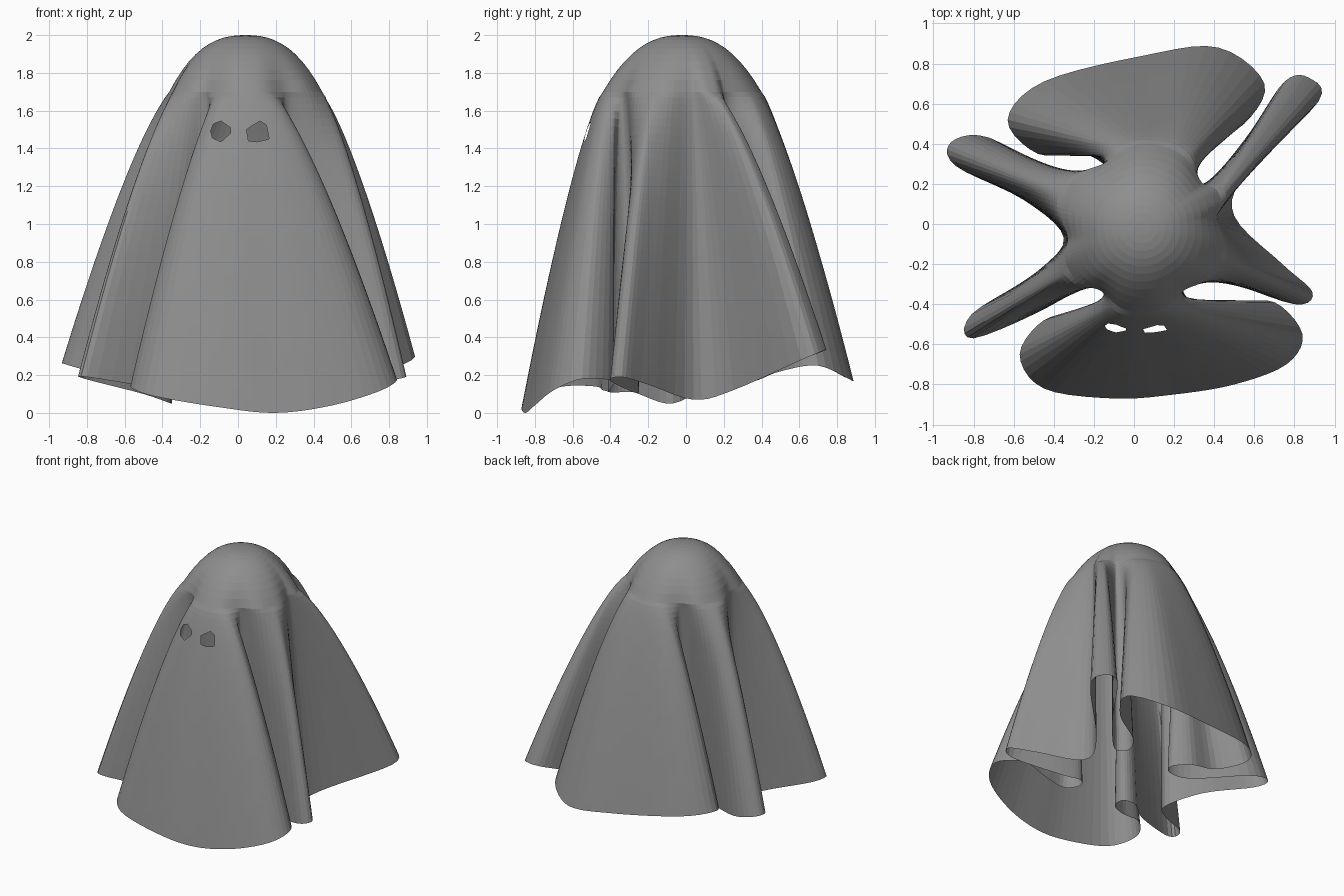
import bpy, bmesh, math
from mathutils import Vector

if "Cube" in bpy.data.objects:
    bpy.data.objects.remove(bpy.data.objects["Cube"])

C = Vector((0.04, -0.02))      # axis of the draped dome
RING_R, RING_Z, TOP_Z = 0.42, 1.70, 2.0
SUB, CAP_ROWS, SKIRT_ROWS = 5, 11, 32

# Hem folds, counter-clockwise; every fold starts at the valley before it
FOLDS = [
    # front panel
    [(-.13, -.28, .11), (-.14, -.38, .11), (-.27, -.44, .12), (-.45, -.48, .14), (-.57, -.65, .14),
     (-.45, -.82, .09), (-.10, -.87, .03), (.20, -.85, .00), (.50, -.80, .04), (.76, -.70, .12),
     (.84, -.55, .18), (.70, -.39, .17), (.50, -.40, .13), (.32, -.41, .11)],
    # right front fold
    [(.24, -.32, .11), (.29, -.25, .11), (.45, -.28, .11), (.80, -.40, .17), (.89, -.34, .19),
     (.74, -.20, .15)],
    # right back fold
    [(.50, .04, .07), (.56, .25, .12), (.92, .61, .28), (.87, .73, .33), (.75, .71, .32), (.58, .46, .23),
     (.42, .26, .17)],
    # back panel
    [(.32, .19, .15), (.26, .26, .15), (.32, .37, .17), (.55, .50, .22), (.65, .70, .25), (.42, .88, .17),
     (.05, .84, .19), (-.45, .71, .25), (-.63, .52, .27), (-.48, .35, .22), (-.25, .35, .17)],
    # left back fold
    [(-.13, .27, .15), (-.17, .19, .15), (-.35, .22, .15), (-.72, .43, .22), (-.91, .41, .26),
     (-.89, .29, .25), (-.55, .12, .15)],
    # left front fold
    [(-.35, -.07, .05), (-.50, -.25, .10)],
]
# tip of the left front fold
FOLDS[-1] += [(-.81, -.45, .18), (-.80, -.57, .19), (-.42, -.41, .13), (-.24, -.27, .11)]


def spline(a, b, c, d, t):
    return 0.5 * (2 * b + (c - a) * t + (2 * a - 5 * b + 4 * c - d) * t * t
                  + (3 * b - a - 3 * c + d) * t ** 3)


def angle(p):
    return math.atan2(p.y - C.y, p.x - C.x)


# Smooth hem curve, and for each hem point its angle and dent on the dome ring
ctrl = [Vector(p) for fold in FOLDS for p in fold]
n = len(ctrl)
hem = [spline(ctrl[i - 1], ctrl[i], ctrl[(i + 1) % n], ctrl[(i + 2) % n], j / SUB)
       for i in range(n) for j in range(SUB)]
ring, start = [], 0
for fold in FOLDS:
    count = len(fold) * SUB
    pts = [hem[(start + k) % len(hem)] for k in range(count + 1)]
    a0, a1 = angle(pts[0]), angle(pts[-1])
    a1 += 2 * math.pi if a1 < a0 else 0
    lengths = [0.0]
    for p, q in zip(pts, pts[1:]):
        lengths.append(lengths[-1] + (q - p).length)
    for k in range(count):
        s = lengths[k] / lengths[-1]
        a = a0 + (a1 - a0) * s
        dent = 0.045 * (0.5 + 0.5 * math.cos(2 * math.pi * s)) ** 2
        ring.append((Vector((math.cos(a), math.sin(a))), dent))
    start += count

# Draped sheet: rounded cap, then folds falling to the hem
bm = bmesh.new()
rows = []
for i in range(1, CAP_ROWS + 1):
    s = i / CAP_ROWS
    z = TOP_Z - (TOP_Z - RING_Z) * s ** 2.4
    rows.append([bm.verts.new((*(C + d * (RING_R * s - dent * s ** 5)), z)) for d, dent in ring])
for i in range(1, SKIRT_ROWS + 1):
    t = (i / SKIRT_ROWS) ** 1.15
    u = t ** 0.75
    row = []
    for (d, dent), p in zip(ring, hem):
        q = C + d * (RING_R - dent)
        row.append(bm.verts.new((*q.lerp(p.xy, u), RING_Z + (p.z - RING_Z) * t)))
    rows.append(row)
apex = bm.verts.new((C.x, C.y, TOP_Z))
m = len(hem)
for k in range(m):
    bm.faces.new((apex, rows[0][k], rows[0][(k + 1) % m]))
    for up, low in zip(rows, rows[1:]):
        bm.faces.new((up[k], low[k], low[(k + 1) % m], up[(k + 1) % m]))

# Eye holes cut through the front panel
EYES = [
    [(-.145, 1.49), (-.13, 1.53), (-.09, 1.545), (-.04, 1.51), (-.04, 1.48), (-.09, 1.435), (-.135, 1.455)],
    [(.045, 1.50), (.115, 1.545), (.15, 1.525), (.165, 1.45), (.10, 1.435), (.055, 1.44)],
]
for eye in EYES:
    mid = Vector((sum(p[0] for p in eye), 0, sum(p[1] for p in eye))) / len(eye)
    planes = []
    for (x0, z0), (x1, z1) in zip(eye, eye[1:] + eye[:1]):
        no = Vector((z1 - z0, 0, x0 - x1))
        co = Vector((x0, 0, z0))
        planes.append((co, no if no.dot(mid - co) < 0 else -no))

    def near():
        return [f for f in bm.faces
                if f.calc_center_median().y < -0.3 and (f.calc_center_median() - mid).xz.length < 0.12]

    for co, no in planes:
        faces = near()
        geom = faces + list({e for f in faces for e in f.edges}) + list({v for f in faces for v in f.verts})
        bmesh.ops.bisect_plane(bm, geom=geom, plane_co=co, plane_no=no, dist=1e-5)
    inside = [f for f in near()
              if all((f.calc_center_median() - co).dot(no) < 0 for co, no in planes)]
    bmesh.ops.delete(bm, geom=inside, context='FACES')

mesh = bpy.data.meshes.new("draped_sheet")
bm.to_mesh(mesh)
bm.free()
sheet = bpy.data.objects.new("draped_sheet", mesh)
bpy.context.collection.objects.link(sheet)
mat = bpy.data.materials.new("grey_cloth")
mat.diffuse_color = (0.27, 0.27, 0.27, 1)
mat.use_nodes = True
mat.node_tree.nodes["Principled BSDF"].inputs["Base Color"].default_value = mat.diffuse_color
mesh.materials.append(mat)
